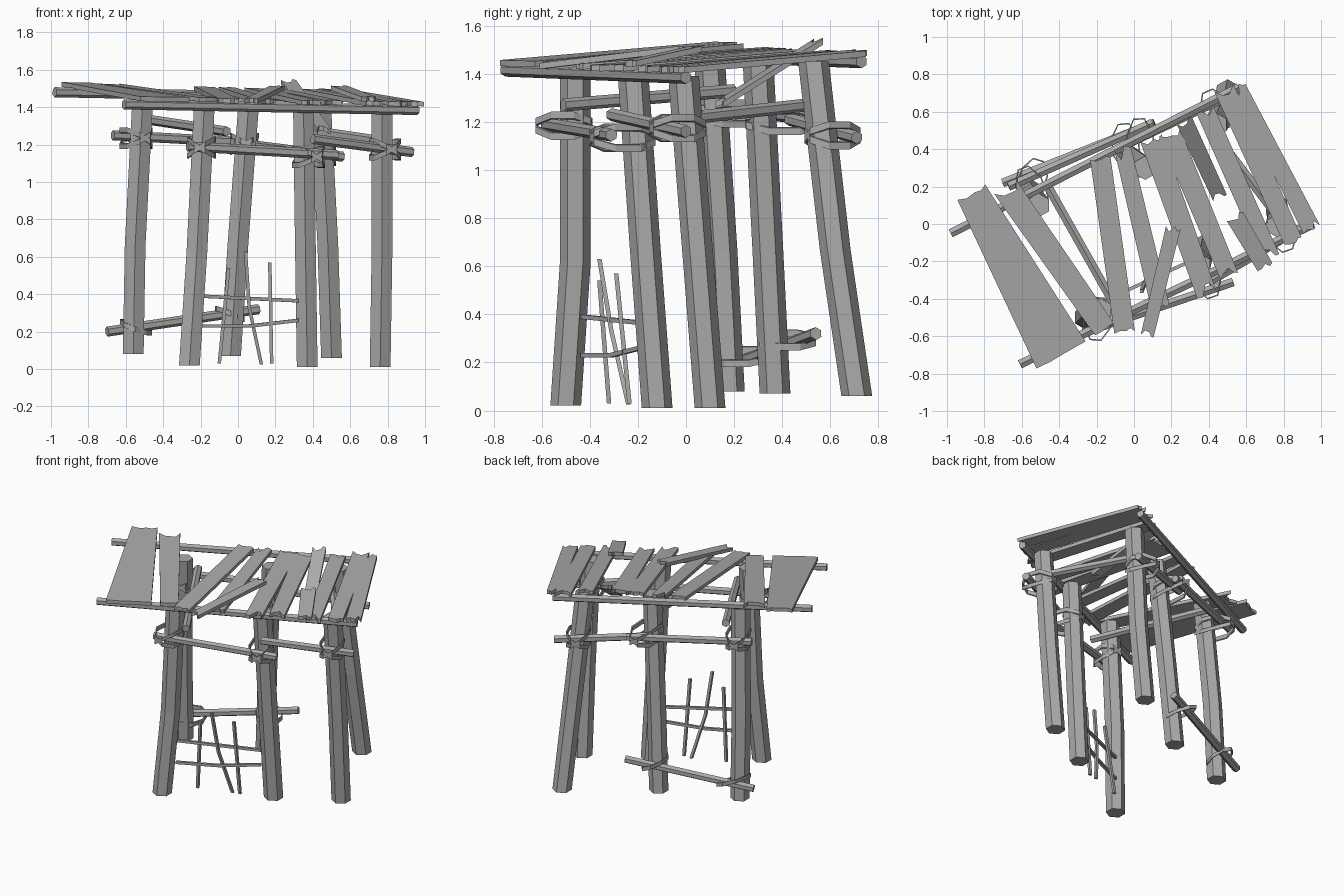
import bpy, bmesh, math, random
from mathutils import Vector

random.seed(4)

cube = bpy.data.objects.get("Cube")
if cube:
    bpy.data.objects.remove(cube, do_unlink=True)

# One weathered timber colour
timber = bpy.data.materials.new("weathered_timber")
timber.use_nodes = True
colour = (0.4, 0.4, 0.4, 1)
timber.diffuse_color = colour
timber.node_tree.nodes["Principled BSDF"].inputs["Base Color"].default_value = colour


def finish(name, bm):
    """Turn a bmesh into a flat shaded timber object."""
    bmesh.ops.recalc_face_normals(bm, faces=bm.faces)
    mesh = bpy.data.meshes.new(name)
    bm.to_mesh(mesh)
    bm.free()
    mesh.materials.append(timber)
    obj = bpy.data.objects.new(name, mesh)
    bpy.context.collection.objects.link(obj)
    return obj


def pole(name, points, radius, sides=6):
    """Faceted pole that follows a short path."""
    points = [Vector(p) for p in points]
    axis = (points[-1] - points[0]).normalized()
    upright = abs(axis.z) > 0.8
    side = Vector((1, 0, 0)) if upright else axis.cross(Vector((0, 0, 1))).normalized()
    other = Vector((0, 1, 0)) if upright else side.cross(axis).normalized()
    bm = bmesh.new()
    rings = []
    for p in points:
        angles = [math.pi / 2 + math.tau * i / sides for i in range(sides)]
        if sides == 4:
            angles = [a + math.pi / 4 for a in angles]
        rings.append([bm.verts.new(p + radius * (side * math.cos(a) + other * math.sin(a)))
                      for a in angles])
    for low, high in zip(rings, rings[1:]):
        for i in range(sides):
            j = (i + 1) % sides
            bm.faces.new((low[i], low[j], high[j], high[i]))
    bm.faces.new(rings[0])
    bm.faces.new(rings[-1])
    return finish(name, bm)


def roof_height(x, y):
    """Top of the roof beams at a plan position."""
    along, across = 0.9 * x + 0.44 * y, 0.9 * y - 0.44 * x
    return 1.454 - 0.018 * along + 0.078 * across


def plank(name, back, front, back_width, front_width, heights=None, rag=0.03, thick=0.025):
    """Board from back to front with broken ends."""
    b, f = Vector(back), Vector(front)
    run = (f - b).normalized()
    side = Vector((-run.y, run.x))
    outline = []
    for end, width, out in ((b, back_width, -run), (f, front_width, run)):
        row = [end + side * width * s + out * random.uniform(-rag, rag / 3) * (abs(s) < 0.5)
               for s in (-0.5, -0.22, 0.1, 0.3, 0.5)]
        outline += row if end is b else row[::-1]
    bm = bmesh.new()
    layers = []
    for lift in (0, thick):
        layer = []
        for p in outline:
            t = (p - b).dot(run) / (f - b).length
            z = roof_height(*p) if heights is None else heights[0] * (1 - t) + heights[1] * t
            layer.append(bm.verts.new((p.x, p.y, z + lift)))
        layers.append(layer)
    bottom, top = layers
    bm.faces.new(bottom)
    bm.faces.new(top)
    for i in range(len(outline)):
        j = (i + 1) % len(outline)
        bm.faces.new((bottom[i], bottom[j], top[j], top[i]))
    return finish(name, bm)


def lashing(name, inner, outer, z, tilt):
    """Flat strap looped round a post and the beam beside it."""
    a, b = Vector(inner), Vector(outer)
    middle, reach = (a + b) / 2, (b - a)
    out = reach.normalized()
    side = Vector((-out.y, out.x))
    bm = bmesh.new()
    strips = []
    for grow, lift in ((0, 0), (0, 0.028), (0.008, 0.028), (0.008, 0)):
        ring = []
        for i in range(8):
            angle = math.tau * (i + 0.5) / 8
            u = math.cos(angle) * (reach.length / 2 + 0.07 + grow)
            v = math.sin(angle) * (0.072 + grow)
            p = middle + out * u + side * v
            ring.append(bm.verts.new((p.x, p.y, z + lift + tilt * v)))
        strips.append(ring)
    for k in range(4):
        one, two = strips[k], strips[(k + 1) % 4]
        for i in range(8):
            j = (i + 1) % 8
            bm.faces.new((one[i], one[j], two[j], two[i]))
    return finish(name, bm)


# Six leaning, slightly bent posts: foot, bend, top
posts = {
    "back_right_post": ((-0.56, 0.18, 0.08), (-0.55, 0.15, 0.66), (-0.51, 0.10, 1.43)),
    "front_right_post": ((-0.26, -0.50, 0.02), (-0.22, -0.46, 0.62), (-0.18, -0.46, 1.41)),
    "back_middle_post": ((-0.04, 0.37, 0.07), (0.0, 0.34, 0.67), (0.06, 0.30, 1.45)),
    "front_middle_post": ((0.37, -0.12, 0.01), (0.36, -0.17, 0.68), (0.35, -0.22, 1.4)),
    "back_left_post": ((0.5, 0.71, 0.06), (0.48, 0.62, 0.67), (0.44, 0.53, 1.45)),
    "front_left_post": ((0.76, 0.1, 0.01), (0.77, 0.05, 0.64), (0.77, -0.01, 1.39)),
}
for name, path in posts.items():
    pole(name, path, 0.064)

# Roof beams, ties and rails
beams = {
    "front_roof_beam": ((-0.61, -0.75, 1.415), (0.96, 0.0, 1.385)),
    "back_roof_beam": ((-0.98, -0.05, 1.48), (0.56, 0.73, 1.45)),
    "front_right_rail": ((-0.27, -0.58, 1.19), (0.53, -0.31, 1.145)),
    "front_left_rail": ((0.4, -0.31, 1.23), (0.93, 0.0, 1.16)),
    "back_right_rail": ((-0.67, 0.2, 1.25), (0.1, 0.54, 1.21)),
    "back_left_rail": ((-0.03, 0.43, 1.21), (0.56, 0.71, 1.135)),
    "right_tie": ((-0.06, -0.51, 1.27), (-0.46, 0.2, 1.33)),
    "left_tie": ((0.76, 0.05, 1.22), (0.42, 0.5, 1.27)),
    "low_back_rail": ((-0.7, 0.22, 0.2), (0.11, 0.54, 0.32)),
}
for name, path in beams.items():
    pole(name, path, 0.027)

# Thin lattice between two front posts
lattice = {
    "upper_lattice_bar": ((-0.2, -0.43, 0.39), (0.32, -0.19, 0.365)),
    "lower_lattice_bar": ((-0.2, -0.43, 0.23), (0.06, -0.31, 0.23), (0.32, -0.19, 0.26)),
    "lattice_stick_right": ((-0.1, -0.32, 0.03), (-0.05, -0.36, 0.54)),
    "lattice_stick_middle": ((0.125, -0.24, 0.025), (0.06, -0.31, 0.33), (0.04, -0.36, 0.63)),
    "lattice_stick_left": ((0.18, -0.235, 0.03), (0.17, -0.29, 0.57)),
}
for name, path in lattice.items():
    pole(name, path, 0.013, 4)

# Roof planks: back end, front end, back width, front width
planks = [
    ((-0.87, 0.17), (-0.39, -0.70), 0.17, 0.30),
    ((-0.69, 0.20), (-0.16, -0.56), 0.14, 0.12),
    ((-0.18, 0.35), (-0.05, -0.58), 0.11, 0.11),
    ((-0.06, 0.40), (0.14, -0.44), 0.09, 0.10),
    ((0.09, 0.46), (0.39, -0.38), 0.12, 0.11),
    ((0.19, 0.49), (0.51, -0.28), 0.12, 0.10),
    ((0.38, 0.61), (0.73, -0.18), 0.10, 0.10),
    ((0.48, 0.73), (0.85, -0.09), 0.11, 0.10),
    ((0.56, 0.73), (0.95, -0.03), 0.08, 0.10),
]
for i, data in enumerate(planks):
    plank(f"roof_plank_{i + 1}", *data, rag=0.02 if i == 0 else 0.06)

# Loose planks: one fallen through the roof, two lying on top
plank("fallen_plank", (0.27, 0.55), (0.46, 0.14), 0.09, 0.08, (1.52, 1.26))
plank("loose_plank", (0.21, -0.02), (0.07, -0.6), 0.08, 0.07, (1.49, 1.42))
plank("short_plank", (0.54, 0.04), (0.70, -0.23), 0.10, 0.09, (1.49, 1.43))

# Strap lashings at the post joints
joints = [
    ("front_right_post", (-0.2, -0.555), 1.17),
    ("front_middle_post", (0.4, -0.33), 1.12),
    ("front_left_post", (0.8, -0.08), 1.16),
    ("back_right_post", (-0.57, 0.24), 1.22),
    ("back_middle_post", (0.03, 0.5), 1.19),
    ("back_left_post", (0.42, 0.65), 1.13),
]
for name, outer, z in joints:
    foot, bend, top = (Vector(p) for p in posts[name])
    centre = bend.lerp(top, (z - bend.z) / (top.z - bend.z))
    for label, tilt in (("rising", 0.6), ("falling", -0.6)):
        lashing(f"{name}_{label}_lashing", centre.xy, outer, z, tilt)
for name, outer in (("back_right_post", (-0.53, 0.28)), ("back_middle_post", (-0.05, 0.47))):
    foot = Vector(posts[name][0])
    z = 0.21 if name == "back_right_post" else 0.28
    lashing(f"{name}_low_lashing", foot.xy, outer, z, 0.4)
